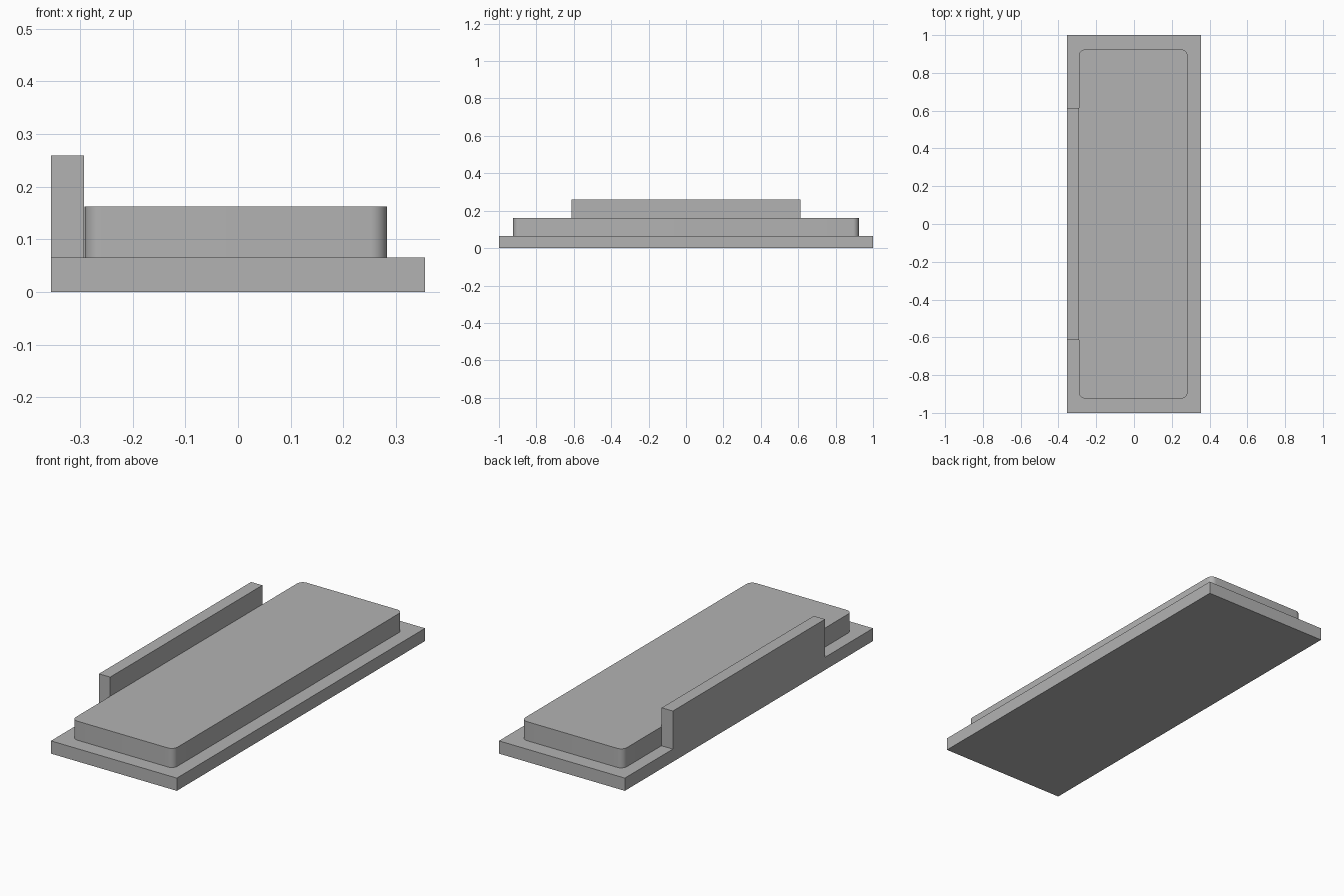
import bpy
import bmesh

cube = bpy.data.objects.get("Cube")
if cube:
    bpy.data.objects.remove(cube)

grey = bpy.data.materials.new("plain_grey")
grey.use_nodes = True
grey.diffuse_color = (0.45, 0.45, 0.45, 1)
grey.node_tree.nodes["Principled BSDF"].inputs["Base Color"].default_value = (0.45, 0.45, 0.45, 1)


def block(name, x, y, z, corner=0):
    """Box between (low, high) limits, optionally with rounded upright edges."""
    bm = bmesh.new()
    bmesh.ops.create_cube(bm, size=1)
    for v in bm.verts:
        for axis, (low, high) in enumerate((x, y, z)):
            v.co[axis] = high if v.co[axis] > 0 else low
    if corner:
        upright = [e for e in bm.edges
                   if abs(e.verts[0].co.z - e.verts[1].co.z) > 0.01]
        bmesh.ops.bevel(bm, geom=upright, offset=corner, segments=8,
                        profile=0.5, affect='EDGES')
    mesh = bpy.data.meshes.new(name)
    bm.to_mesh(mesh)
    bm.free()
    mesh.materials.append(grey)
    obj = bpy.data.objects.new(name, mesh)
    bpy.context.collection.objects.link(obj)
    return obj


# Flat base slab
block("base_slab", (-0.355, 0.355), (-1, 1), (0, 0.065))

# Raised pad with rounded corners
pad = block("raised_pad", (-0.291, 0.283), (-0.924, 0.924), (0.065, 0.162), corner=0.032)
bpy.ops.object.select_all(action='DESELECT')
pad.select_set(True)
bpy.context.view_layer.objects.active = pad
bpy.ops.object.shade_smooth_by_angle()

# Upright rail along one long side
block("side_rail", (-0.355, -0.292), (-0.613, 0.613), (0.065, 0.259))
